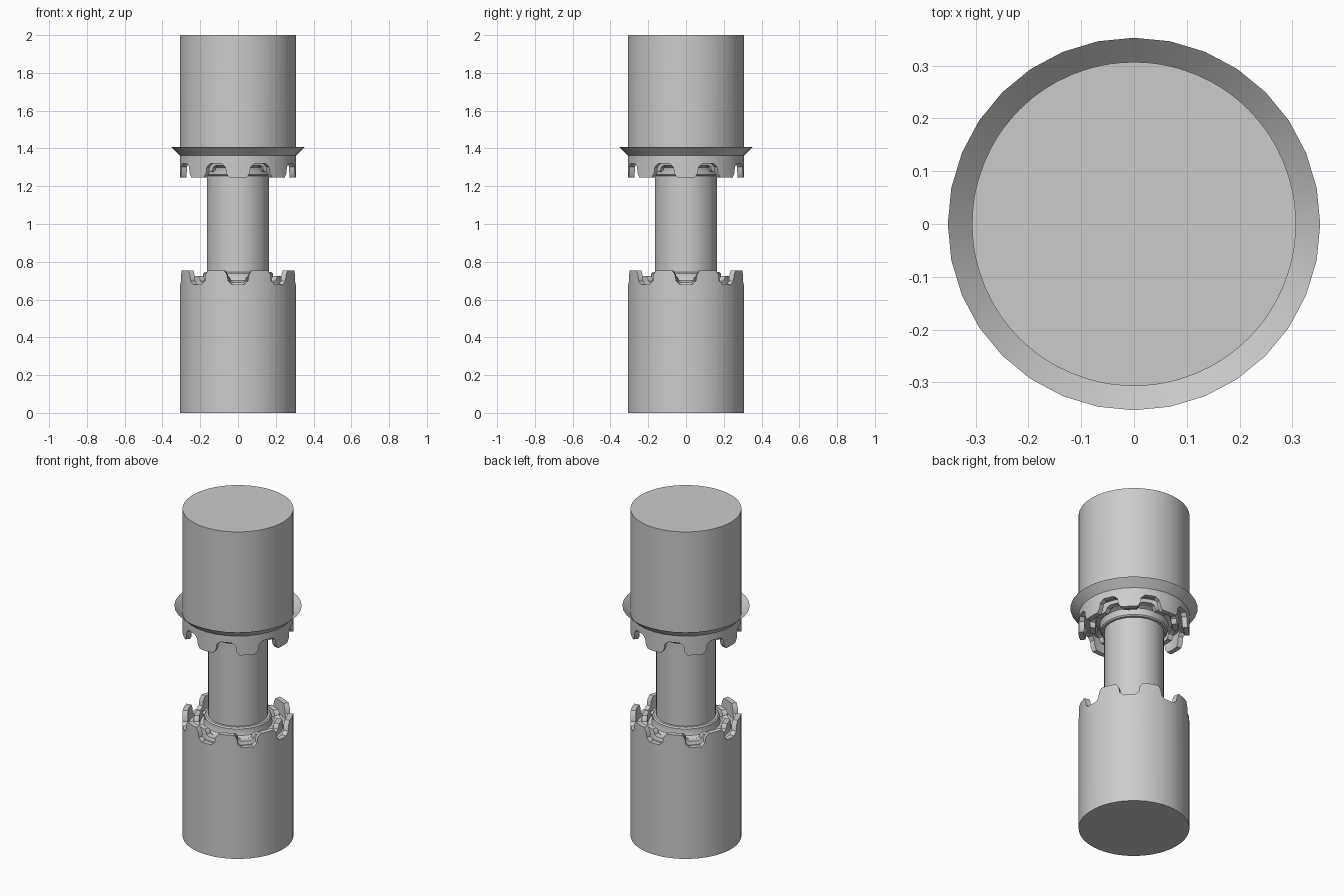
import bpy, bmesh, math

if "Cube" in bpy.data.objects:
    bpy.data.objects.remove(bpy.data.objects["Cube"])

R = 0.307
# one 45 degree period of the crown: (angle, height fraction), notch centred on 0
STEPS = [(-6, 0), (0, 0), (6, 0), (10, .25), (11, .7), (14, 1), (18, 1),
         (22.5, 1), (27, 1), (31, 1), (34, .7), (35, .25)]


def finish(bm, name, angle=35):
    bmesh.ops.recalc_face_normals(bm, faces=bm.faces)
    me = bpy.data.meshes.new(name)
    bm.to_mesh(me)
    bm.free()
    ob = bpy.data.objects.new(name, me)
    bpy.context.collection.objects.link(ob)
    bpy.ops.object.select_all(action='DESELECT')
    ob.select_set(True)
    bpy.context.view_layer.objects.active = ob
    bpy.ops.object.shade_smooth_by_angle(angle=math.radians(angle))
    return ob


def lathe(name, profile, columns, flip=False, cap_first=True, cap_last=False):
    """Profile rows are (radius, z, crown height added by the tooth fraction)."""
    bm = bmesh.new()
    rings = []
    for r, z, tooth in profile:
        ring = []
        for deg, f in columns:
            a = math.radians(deg)
            h = z + tooth * f
            ring.append(bm.verts.new((r * math.cos(a), r * math.sin(a), 2 - h if flip else h)))
        rings.append(ring)
    n = len(columns)
    for a, b in zip(rings, rings[1:]):
        for i in range(n):
            j = (i + 1) % n
            bm.faces.new((a[i], a[j], b[j], b[i]))
    if cap_first:
        bm.faces.new(rings[0])
    if cap_last:
        bm.faces.new(rings[-1])
    return finish(bm, name)


def crown_columns(phase):
    return [(k * 45 + d + phase, f) for k in range(8) for d, f in STEPS]


def round_columns(n):
    return [(360 * i / n, 0) for i in range(n)]


# casing: outer wall, toothed rim, inner stepped crown and collar
casing = [(R, 0, 0), (R, .68, .075), (.277, .68, .075), (.277, .67, 0),
          (.25, .67, 0), (.245, .69, .035), (.215, .69, .035), (.21, .69, 0),
          (.19, .70, 0), (.185, .715, 0), (.185, .738, 0), (.178, .745, 0), (.16, .745, 0)]
lathe("lower_casing", casing, crown_columns(0))
lathe("upper_casing", casing, crown_columns(22.5), flip=True)

# shaft joining the two halves
lathe("inner_shaft", [(.165, .68, 0), (.165, 1.32, 0)], round_columns(64), cap_last=True)

# thin flared flange
lathe("flange", [(R - .002, 1.36, 0), (.353, 1.407, 0)], round_columns(32), cap_first=False)
